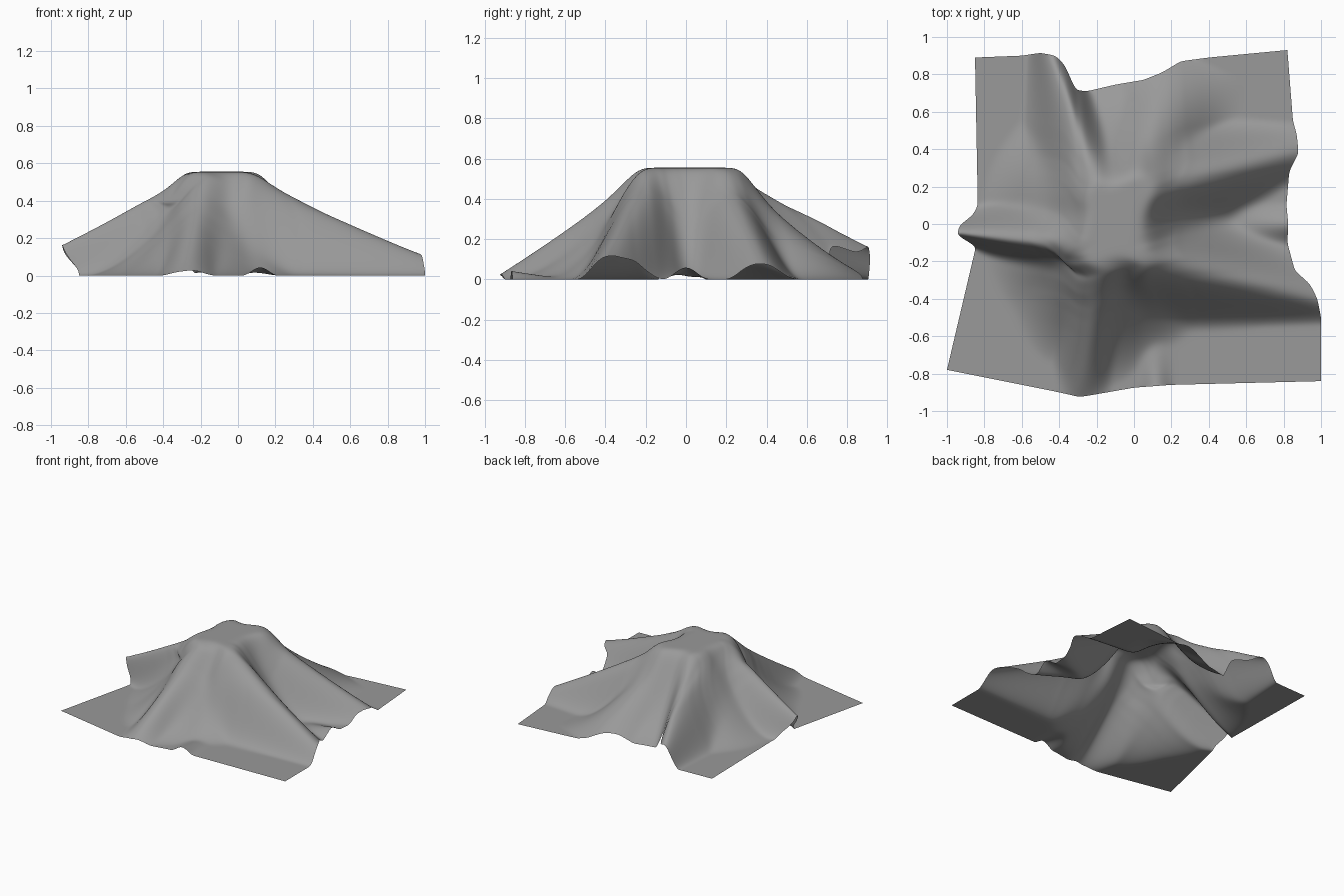
import bpy
import math

if "Cube" in bpy.data.objects:
    bpy.data.objects.remove(bpy.data.objects["Cube"])

N = 200
TOP = 0.555

# Outline of the sheet: four edges, running left to right or front to back
FRONT = [(-1, -.78), (-.4, -.9), (-.29, -.925), (-.2, -.91), (0, -.875), (.2, -.86), (1, -.84)]
BACK = [(-.85, .89), (-.6, .9), (-.5, .915), (-.42, .9), (-.37, .85), (-.34, .78), (-.31, .715),
        (-.25, .71), (-.1, .745), (.05, .77), (.15, .81), (.25, .87), (.4, .89), (.82, .93)]
LEFT = [(-1, -.78), (-.845, -.12), (-.945, -.06), (-.935, -.01), (-.86, .05), (-.835, .1), (-.85, .89)]
RIGHT = [(1, -.84), (1, -.5), (.98, -.4), (.94, -.32), (.86, -.25), (.82, -.1), (.825, 0),
         (.815, .1), (.83, .28), (.88, .38), (.87, .48), (.85, .55), (.82, .93)]

# Ground limit of the main drape: angle, radius about CENTRE
CENTRE = (-.1, 0)
SKIRT = [(0, .66), (25, .7), (45, .85), (65, .9), (85, .82), (105, .78), (145, .74),
         (180, .72), (215, .72), (245, .82), (265, .88), (290, .72), (330, .66), (360, .66)]

# Folds: start, end, heights (start, middle, end), left widths, right widths
FOLDS = [
    ((-.25, -.13), (-.94, -.05), (.55, .35, .165), (.24, .05), (.5, .12)),
    ((-.18, .21), (-.45, .92), (.55, .34, .155), (.5, .14), (.22, .11)),
    ((-.18, -.2), (-.28, -.93), (.55, .27, .02), (.35, .14), (.4, .14)),
    ((.07, -.18), (1, -.40), (.55, .305, .105), (.4, .2), (.42, .15)),
    ((.06, .18), (.88, .39), (.55, .3, .075), (.45, .17), (.4, .15)),
    ((0, .22), (.28, .89), (.55, .24, .005), (.4, .3), (.5, .35)),
    ((.5, 0), (.83, 0), (.005, .03, .06), (.12, .12), (.12, .12)),
    ((.1, -.6), (.12, -.88), (.005, .025, .045), (.1, .1), (.1, .1)),
]


def along(edge, t, axis):
    """Point on an edge, parametrised by one coordinate."""
    c = edge[0][axis] + t * (edge[-1][axis] - edge[0][axis])
    for a, b in zip(edge, edge[1:]):
        if c <= b[axis] + 1e-9:
            break
    k = (c - a[axis]) / (b[axis] - a[axis])
    return [a[i] + k * (b[i] - a[i]) for i in (0, 1)]


def smoothed(edge, axis):
    """Evenly sampled edge with its corners rounded off."""
    pts = [along(edge, i / N, axis) for i in range(N + 1)]
    for _ in range(4):
        pts = [pts[0]] + [[(pts[i - 1][k] + 2 * pts[i][k] + pts[i + 1][k]) / 4 for k in (0, 1)]
                          for i in range(1, N)] + [pts[-1]]
    return pts


def bump(t):
    return math.cos(min(abs(t), 1) * math.pi / 2) ** 2


def smooth_max(a, b):
    k = .4 * max(a, b) + 1e-6
    h = max(k - abs(a - b), 0) / k
    return max(a, b) + h * h * k / 4


def skirt(x, y):
    dx, dy = x - CENTRE[0], y - CENTRE[1]
    ang = math.degrees(math.atan2(dy, dx)) % 360
    for (a, ra), (b, rb) in zip(SKIRT, SKIRT[1:]):
        if ang <= b:
            break
    k = (ang - a) / (b - a)
    k = k * k * (3 - 2 * k)
    r = ra + k * (rb - ra)
    # rounded square plateau, then a hollow slope
    d = (abs(dx / .16) ** 4 + abs(dy / .2) ** 4) ** .25
    dist = math.hypot(dx, dy)
    r0 = dist / d if d > 1e-6 else .2
    t = min(max((dist - r0) / (r - r0), 0), 1)
    return TOP * (1 - t) ** 1.6


def fold(x, y, p, q, z, wl, wr):
    dx, dy = q[0] - p[0], q[1] - p[1]
    ln = math.hypot(dx, dy)
    s = ((x - p[0]) * dx + (y - p[1]) * dy) / ln
    d = ((y - p[1]) * dx - (x - p[0]) * dy) / ln
    t = min(max(s / ln, 0), 1.05)
    h = z[0] * (1 - t) * (1 - 2 * t) + z[1] * 4 * t * (1 - t) + z[2] * t * (2 * t - 1)
    w = wl if d > 0 else wr
    h *= bump(d / (w[0] + t * (w[1] - w[0])))
    return max(h, 0) * bump(min(s, 0) / .25)


def height(x, y):
    h = skirt(x, y)
    for f in FOLDS:
        h = smooth_max(h, fold(x, y, *f))
    return min(h, TOP)


# Draped cloth: sheet blended between the four edges, lifted by the folds
F, B = smoothed(FRONT, 0), smoothed(BACK, 0)
L, R = smoothed(LEFT, 1), smoothed(RIGHT, 1)
W = N + 1
flat = []
for j in range(W):
    v = j / N
    for i in range(W):
        u = i / N
        flat.append([(1 - v) * F[i][k] + v * B[i][k] + (1 - u) * L[j][k] + u * R[j][k]
                     - (1 - u) * (1 - v) * F[0][k] - u * (1 - v) * F[N][k]
                     - (1 - u) * v * B[0][k] - u * v * B[N][k] for k in (0, 1)])
z = [height(x, y) for x, y in flat]

# Relax the heights, most in the middle, least at the hem
soft = [.5 * max(.1, min(1, 1.5 - 1.6 * math.hypot(x, y))) for x, y in flat]
inner = [j * W + i for j in range(1, N) for i in range(1, N)]
for _ in range(60):
    new = z[:]
    for n in inner:
        new[n] += soft[n] * ((z[n - 1] + z[n + 1] + z[n - W] + z[n + W]) / 4 - z[n])
    z = new

verts = [(p[0], p[1], h) for p, h in zip(flat, z)]
faces = [(j * W + i, j * W + i + 1, (j + 1) * W + i + 1, (j + 1) * W + i)
         for j in range(N) for i in range(N)]
mesh = bpy.data.meshes.new("draped_cloth")
mesh.from_pydata(verts, [], faces)
cloth = bpy.data.objects.new("draped_cloth", mesh)
bpy.context.collection.objects.link(cloth)
mesh.shade_smooth()

# Darker grey fabric
fabric = bpy.data.materials.new("grey_fabric")
fabric.diffuse_color = (.32, .32, .32, 1)
fabric.use_nodes = True
fabric.node_tree.nodes["Principled BSDF"].inputs["Base Color"].default_value = fabric.diffuse_color
mesh.materials.append(fabric)
